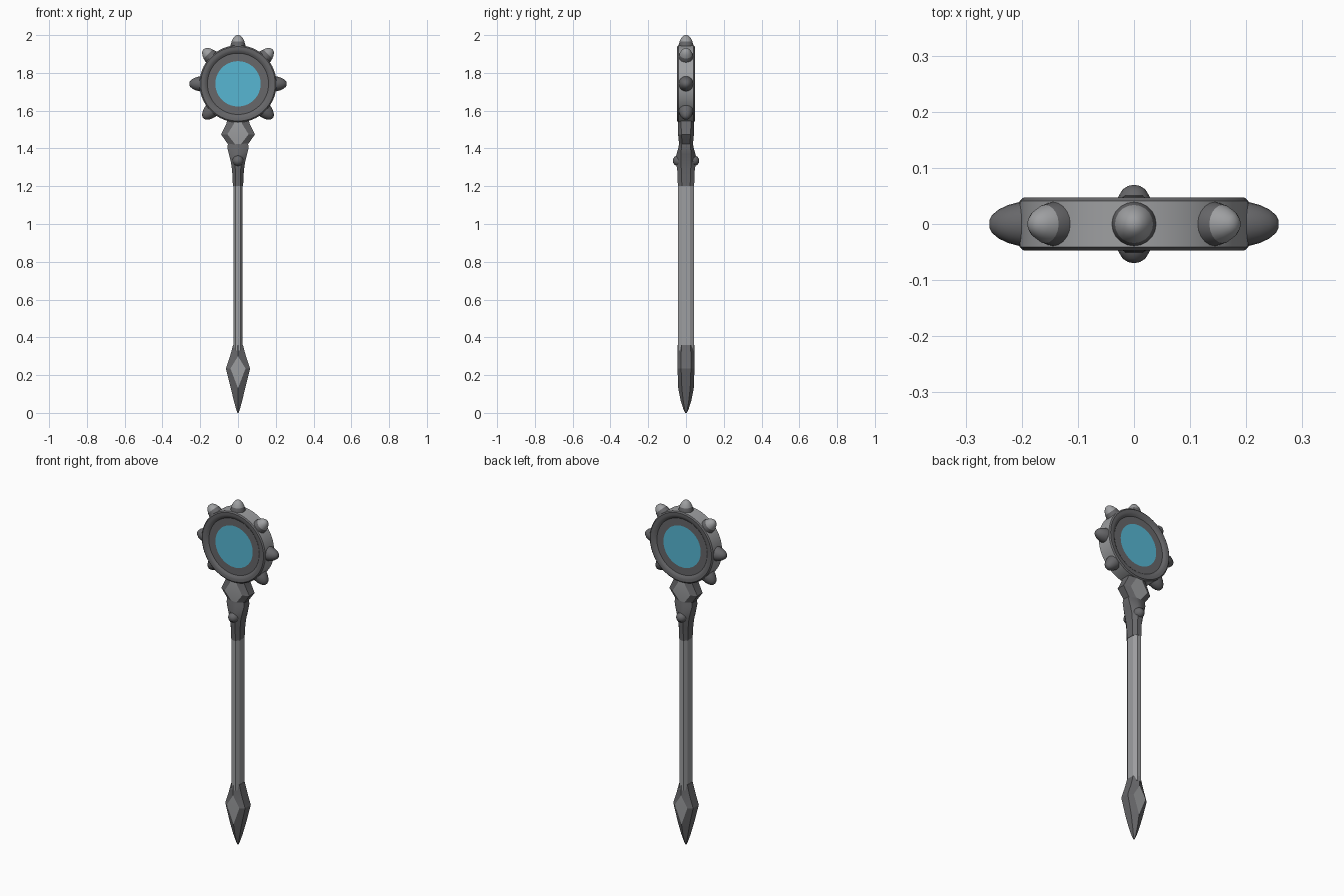
import bpy, bmesh, math
from mathutils import Matrix, Vector

if "Cube" in bpy.data.objects:
    bpy.data.objects.remove(bpy.data.objects["Cube"])


def material(name, rgb):
    m = bpy.data.materials.new(name)
    m.diffuse_color = (*rgb, 1)
    m.use_nodes = True
    m.node_tree.nodes["Principled BSDF"].inputs["Base Color"].default_value = m.diffuse_color
    return m


LIGHT = material("light steel", (0.34, 0.345, 0.355))
DARK = material("dark steel", (0.135, 0.135, 0.142))
BLUE = material("blue glass", (0.095, 0.47, 0.65))
MATS = [LIGHT, DARK, BLUE]
HEAD_Z = 1.742


def finish(name, bm, angle):
    bmesh.ops.remove_doubles(bm, verts=bm.verts, dist=1e-5)
    bmesh.ops.recalc_face_normals(bm, faces=bm.faces)
    me = bpy.data.meshes.new(name)
    bm.to_mesh(me)
    bm.free()
    for m in MATS:
        me.materials.append(m)
    ob = bpy.data.objects.new(name, me)
    bpy.context.collection.objects.link(ob)
    bpy.ops.object.select_all(action='DESELECT')
    ob.select_set(True)
    bpy.context.view_layer.objects.active = ob
    bpy.ops.object.shade_smooth_by_angle(angle=math.radians(angle))
    return ob


def loft(name, sections, side, facet, angle=20):
    """Eight-sided body. Section: z, half width, facet half width, half depth, side half depth."""
    bm = bmesh.new()
    rings = []
    for z, hx, fx, hy, sy in sections:
        pts = [(hx, -sy), (hx, sy), (fx, hy), (-fx, hy),
               (-hx, sy), (-hx, -sy), (-fx, -hy), (fx, -hy)]
        rings.append([bm.verts.new((x, y, z)) for x, y in pts])
    for a, b in zip(rings, rings[1:]):
        for k in range(8):
            j = (k + 1) % 8
            f = bm.faces.new((a[k], a[j], b[j], b[k]))
            f.material_index = facet if k in (2, 6) else side
    for r in (rings[0], rings[-1]):
        bm.faces.new(r).material_index = side
    return finish(name, bm, angle)


def lathe(name, profile, colours, matrix, steps, angle=35):
    """Turn (radius, height) points about local z; one colour per band."""
    bm = bmesh.new()
    rings = []
    for r, h in profile:
        n = 1 if r == 0 else steps
        rings.append([bm.verts.new(matrix @ Vector((r * math.cos(2 * math.pi * i / steps),
                                                    r * math.sin(2 * math.pi * i / steps), h)))
                      for i in range(n)])
    for a, b, c in zip(rings, rings[1:], colours):
        for i in range(steps):
            j = (i + 1) % steps
            if len(a) == 1:
                f = bm.faces.new((a[0], b[i], b[j]))
            elif len(b) == 1:
                f = bm.faces.new((a[i], a[j], b[0]))
            else:
                f = bm.faces.new((a[i], a[j], b[j], b[i]))
            f.material_index = c
    return finish(name, bm, angle)


# Pointed pommel with a pale diamond facet on each face
loft("pommel", [
    (0.0, 0.003, 0.0, 0.004, 0.002),
    (0.02, 0.010, 0.0, 0.014, 0.007),
    (0.06, 0.021, 0.0, 0.027, 0.014),
    (0.13, 0.038, 0.0, 0.041, 0.022),
    (0.235, 0.064, 0.040, 0.045, 0.026),
    (0.30, 0.042, 0.0, 0.045, 0.026),
    (0.36, 0.026, 0.0, 0.044, 0.024)], 1, 0)

# Shaft
loft("shaft", [(0.33, 0.025, 0.013, 0.042, 0.022),
               (1.24, 0.025, 0.013, 0.042, 0.022)], 0, 0)

# Collar flaring up to the head
loft("collar", [
    (1.20, 0.027, 0.013, 0.043, 0.022),
    (1.28, 0.031, 0.014, 0.046, 0.024),
    (1.325, 0.037, 0.016, 0.052, 0.027),
    (1.37, 0.048, 0.016, 0.050, 0.027),
    (1.405, 0.057, 0.014, 0.040, 0.024),
    (1.44, 0.050, 0.012, 0.034, 0.022)], 1, 1, 30)

# Rounded studs on the front and back of the collar
for label, s in (("front", -1), ("back", 1)):
    m = Matrix.Translation((0, 0.035 * s, 1.335)) @ Matrix.Rotation(-s * math.pi / 2, 4, 'X')
    lathe(label + "_collar_stud",
          [(0.03, 0), (0.028, 0.014), (0.020, 0.027), (0.010, 0.033), (0, 0.035)],
          [1] * 4, m, 16, 60)

# Faceted block under the head
loft("neck_block", [
    (1.395, 0.030, 0.004, 0.033, 0.020),
    (1.415, 0.048, 0.010, 0.036, 0.020),
    (1.475, 0.090, 0.056, 0.042, 0.024),
    (1.53, 0.062, 0.022, 0.042, 0.026),
    (1.56, 0.055, 0.020, 0.040, 0.026)], 1, 0)

# Round head: blue glass, recessed ring and raised rim on both sides
half = [(0, 0.036), (0.12, 0.036), (0.162, 0.036), (0.172, 0.044),
        (0.182, 0.047), (0.197, 0.047), (0.204, 0.041)]
profile = half + [(r, -h) for r, h in reversed(half)]
bands = [2, 1, 1, 1, 1, 1]
lathe("head_disc", profile, bands + [0] + bands[::-1],
      Matrix.Translation((0, 0, HEAD_Z)) @ Matrix.Rotation(math.pi / 2, 4, 'X'), 64)

# Seven rounded spikes around the rim, pale tips on the upper three
spike = [(0.041, 0.185), (0.039, 0.205), (0.034, 0.224), (0.026, 0.241),
         (0.016, 0.253), (0.007, 0.2575), (0, 0.258)]
for i in range(-3, 4):
    tip = 0 if abs(i) < 2 else 1
    m = Matrix.Translation((0, 0, HEAD_Z)) @ Matrix.Rotation(i * math.pi / 4, 4, 'Y')
    lathe("rim_spike_%d" % (i + 4), spike, [1, 1] + [tip] * 4, m, 20, 60)
